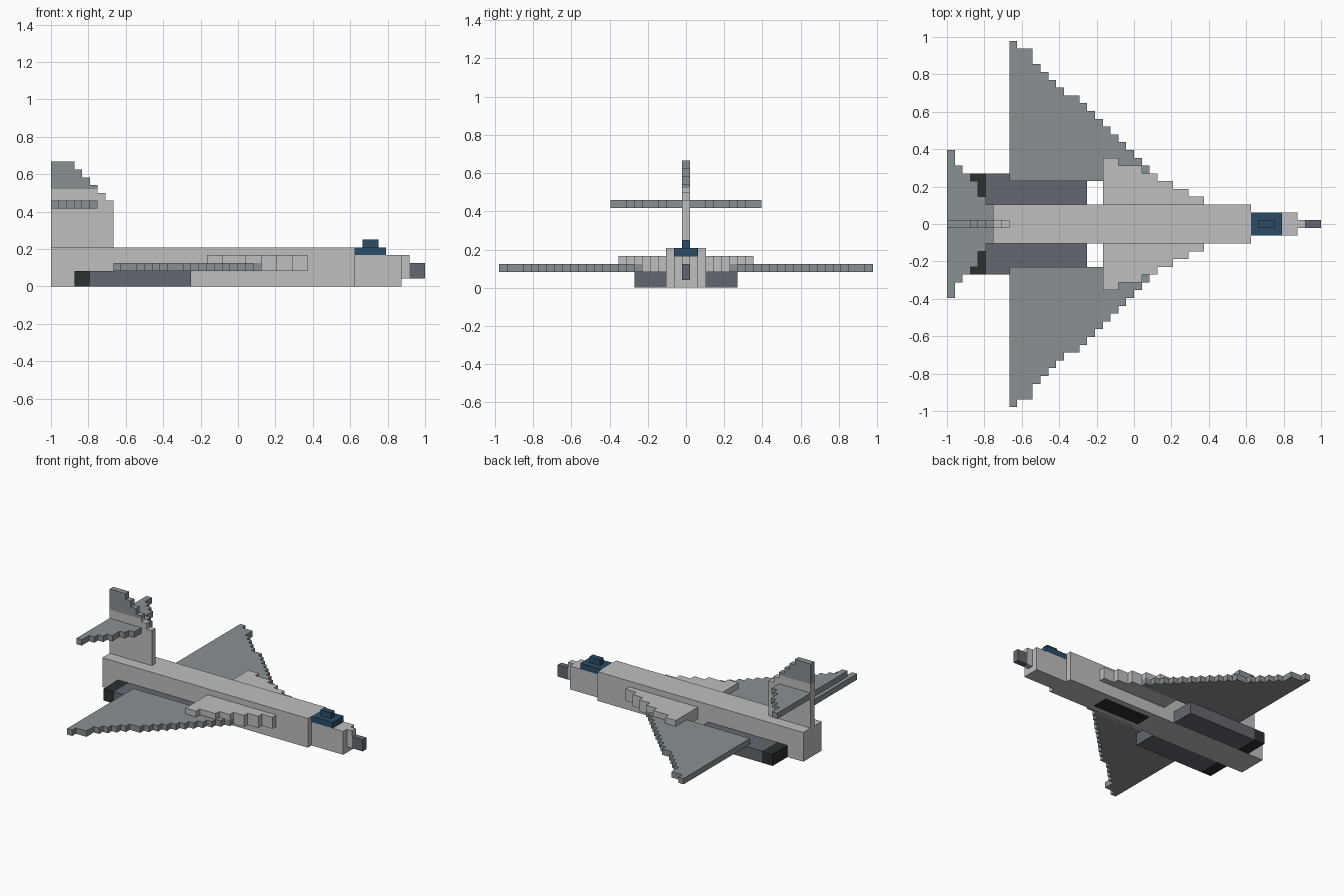
import bpy
import bmesh
from mathutils import Vector

if "Cube" in bpy.data.objects:
    bpy.data.objects.remove(bpy.data.objects["Cube"], do_unlink=True)

U = 1 / 24  # one block; lengths below are in blocks, x counted from the tail


def material(name, srgb):
    lin = [((c + 0.055) / 1.055) ** 2.4 for c in srgb]
    m = bpy.data.materials.new(name)
    m.use_nodes = True
    m.diffuse_color = (*lin, 1)
    bsdf = next(n for n in m.node_tree.nodes if n.type == 'BSDF_PRINCIPLED')
    bsdf.inputs["Base Color"].default_value = (*lin, 1)
    return m


LIGHT = material("light grey", (0.75, 0.75, 0.75))
GREY = material("wing grey", (0.54, 0.565, 0.58))
DARK = material("dark grey", (0.39, 0.405, 0.44))
BLUE = material("canopy blue", (0.17, 0.30, 0.40))
BLACK = material("black", (0.17, 0.19, 0.185))


def pos(x, y, z):
    return Vector((x * U - 1, y * U, z * U))


def prism(name, outline, lo, hi, mats, upright=False, mirror=False, cuts=(), rule=None):
    """Extrude an outline from lo to hi: along z, or along y if upright."""
    def place(p, h):
        return pos(p[0], h, p[1]) if upright else pos(p[0], p[1], h)
    bm = bmesh.new()
    face = bm.faces.new([bm.verts.new(place(p, lo)) for p in outline])
    out = bmesh.ops.extrude_face_region(bm, geom=[face])
    shift = place((0, 0), hi) - place((0, 0), lo)
    bmesh.ops.translate(bm, vec=shift,
                        verts=[v for v in out["geom"] if isinstance(v, bmesh.types.BMVert)])
    # extra edge loops that bound coloured areas
    for co, normal in cuts:
        bmesh.ops.bisect_plane(bm, geom=bm.verts[:] + bm.edges[:] + bm.faces[:],
                               plane_co=co, plane_no=normal)
    bmesh.ops.recalc_face_normals(bm, faces=bm.faces)
    if rule:
        for f in bm.faces:
            f.material_index = int(rule(f))
    me = bpy.data.meshes.new(name)
    bm.to_mesh(me)
    bm.free()
    for m in mats:
        me.materials.append(m)
    ob = bpy.data.objects.new(name, me)
    bpy.context.collection.objects.link(ob)
    if mirror:
        mod = ob.modifiers.new("Mirror", 'MIRROR')
        mod.use_axis = (False, True, False)
        mod.use_mirror_merge = False
    return ob


def box(name, x0, x1, y0, y1, z0, z1, mat, mirror=False):
    return prism(name, [(x0, y0), (x1, y0), (x1, y1), (x0, y1)], z0, z1, [mat], mirror=mirror)


def steps(start, base, runs):
    """Staircase outline; runs are (number of columns, height)."""
    pts, x = [(start, base)], start
    for n, h in runs:
        pts += [(x, h), (x + n, h)]
        x += n
    return pts + [(x, base)]


# Fuselage with a black bay set flush into the belly
def is_bay(f):
    c = f.calc_center_median()
    return f.normal.z < -0.9 and 22 * U < c.x + 1 < 31 * U and abs(c.y) < 1.5 * U


prism("fuselage", [(0, -2.5), (39, -2.5), (39, 2.5), (0, 2.5)], 0, 5, [LIGHT, BLACK],
      cuts=[(pos(22, 0, 0), (1, 0, 0)), (pos(31, 0, 0), (1, 0, 0)),
            (pos(0, -1.5, 0), (0, 1, 0)), (pos(0, 1.5, 0), (0, 1, 0))], rule=is_bay)

# Nose and canopy
box("nose", 39, 45, -1.5, 1.5, 0, 4, LIGHT)
box("nose_step", 45, 46, -0.5, 0.5, 1, 4, LIGHT)
box("nose_tip", 46, 48, -0.5, 0.5, 1, 3, DARK)
box("canopy_base", 39, 43, -1.5, 1.5, 4, 5, BLUE)
box("canopy_top", 40, 42, -0.5, 0.5, 5, 6, BLUE)

# Engine pods and exhausts
box("engine_pods", 5, 18, 2.5, 6.5, 0, 2, DARK, mirror=True)
box("exhausts", 3, 5, 2.5, 6.5, 0, 2, BLACK, mirror=True)

# Stepped delta wings
wing_runs = [(1, 23.5), (2, 22.5), (1, 20.5), (1, 19.5), (1, 18.5), (1, 17.5), (2, 16.5)]
wing_runs += [(1, 15.5 - i) for i in range(10)]
prism("wings", steps(8, 5.5, wing_runs), 2, 3, [GREY], mirror=True)

# Wing root strakes, lower layer tucked inside the wings
strake_runs = [(2, 8.5), (3, 7.5), (2, 6.5), (2, 5.5), (2, 4.5), (2, 3.5)]
prism("strakes_upper", steps(20, 2.5, strake_runs), 3, 4, [LIGHT], mirror=True)
prism("strakes_lower", steps(20, 2.5, [(9, 5.5), (2, 4.5), (2, 3.5)]), 2, 3, [LIGHT], mirror=True)

# Tail fin with a darker top, and the tailplane
fin_runs = [(3, 16), (1, 15), (1, 14), (1, 13), (1, 12), (1, 11)]
prism("tail_fin", steps(0, 5, fin_runs), -0.5, 0.5, [LIGHT, GREY], upright=True,
      cuts=[(pos(0, 0, 12.5), (0, 0, 1))],
      rule=lambda f: f.calc_center_median().z > 12.5 * U)
tail_runs = [(1, 9.5), (1, 7.5), (1, 6.5), (1, 5.5), (1, 3.5), (1, 2.5)]
prism("tailplane", steps(0, 0.5, tail_runs), 10, 11, [GREY], mirror=True)
